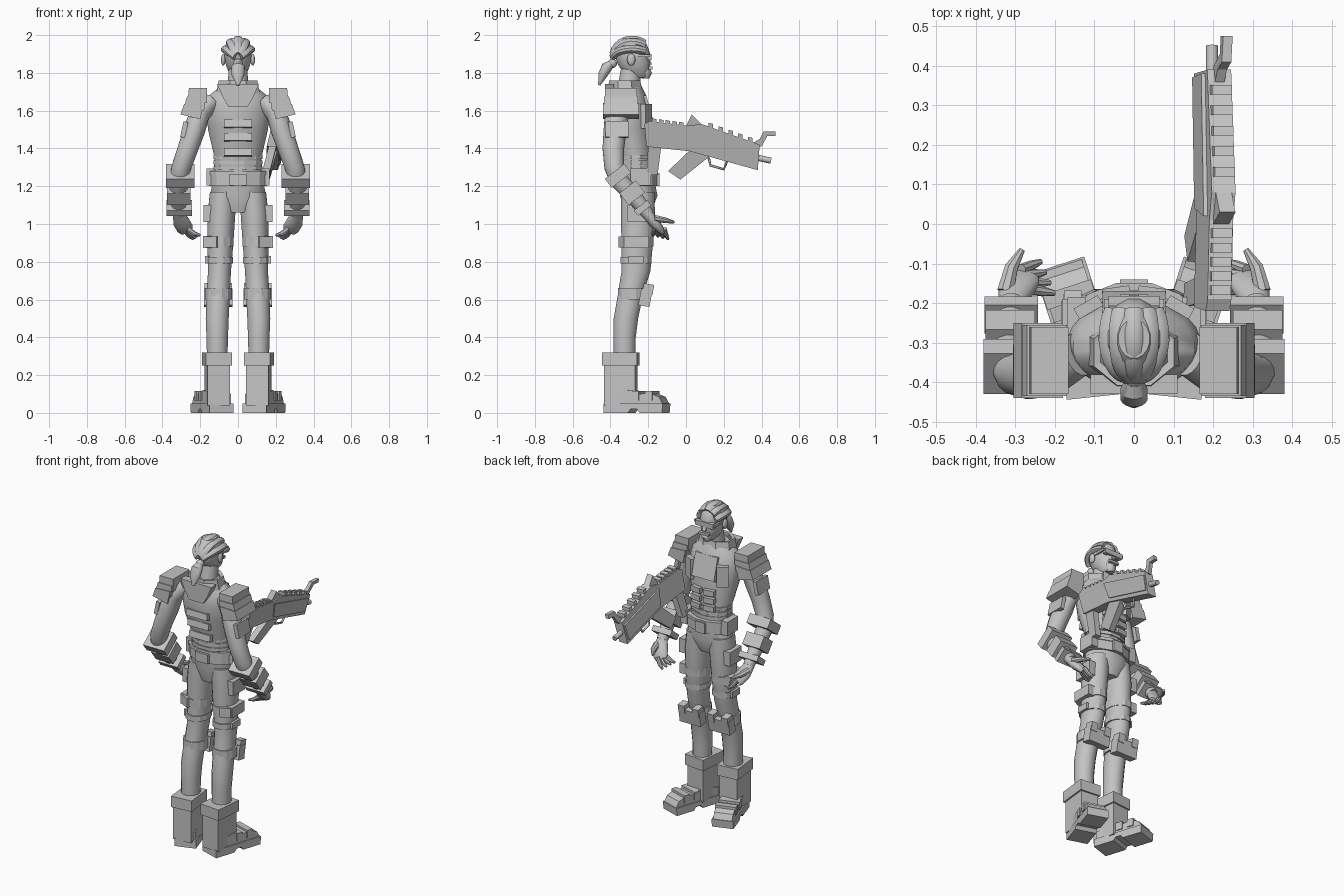
import bpy
import bmesh
from math import sin, cos, pi, radians
from mathutils import Vector, Matrix

default_cube = bpy.data.objects.get("Cube")
if default_cube:
    bpy.data.objects.remove(default_cube)

grey = bpy.data.materials.new("plain_grey")
grey.use_nodes = True
grey.diffuse_color = (0.55, 0.55, 0.55, 1)
grey.node_tree.nodes["Principled BSDF"].inputs["Base Color"].default_value = grey.diffuse_color


def finish(name, bm, smooth=False, location=(0, 0, 0), turn=0):
    """Turn a bmesh into a named, coloured object."""
    bmesh.ops.recalc_face_normals(bm, faces=bm.faces)
    mesh = bpy.data.meshes.new(name)
    bm.to_mesh(mesh)
    bm.free()
    mesh.materials.append(grey)
    if smooth:
        mesh.polygons.foreach_set("use_smooth", [True] * len(mesh.polygons))
        mesh.set_sharp_from_angle(angle=radians(40))
    part = bpy.data.objects.new(name, mesh)
    part.location = location
    part.rotation_euler.z = turn
    bpy.context.collection.objects.link(part)
    return part


def box(name, center, size, tilt=(0, 0, 0), **placing):
    bm = bmesh.new()
    bmesh.ops.create_cube(bm, size=1)
    bmesh.ops.scale(bm, vec=size, verts=bm.verts)
    for angle, axis in zip(tilt, "XYZ"):
        bmesh.ops.rotate(bm, matrix=Matrix.Rotation(radians(angle), 3, axis), verts=bm.verts)
    bmesh.ops.translate(bm, vec=center, verts=bm.verts)
    return finish(name, bm, **placing)


def ball(name, center, size):
    bm = bmesh.new()
    bmesh.ops.create_uvsphere(bm, u_segments=16, v_segments=10, radius=1)
    bmesh.ops.scale(bm, vec=size, verts=bm.verts)
    bmesh.ops.translate(bm, vec=center, verts=bm.verts)
    return finish(name, bm, smooth=True)


def prism(name, outline, low, high, place, **placing):
    """Extrude an outline; place(a, b, depth) gives each corner's position."""
    bm = bmesh.new()
    ends = [[bm.verts.new(place(a, b, depth)) for a, b in outline] for depth in (low, high)]
    for end in ends:
        bm.faces.new(end)
    for i in range(len(outline)):
        bm.faces.new((ends[0][i - 1], ends[0][i], ends[1][i], ends[1][i - 1]))
    return finish(name, bm, **placing)


def loft(name, rings, sides=16, level=False, capped=True, smooth=True):
    """Skin ellipses (x, y, z, half width, half depth), level or across the path."""
    bm = bmesh.new()
    centers = [Vector(ring[:3]) for ring in rings]
    loops = []
    for i, ring in enumerate(rings):
        along = centers[min(i + 1, len(rings) - 1)] - centers[max(i - 1, 0)]
        along = Vector((0, 0, 1)) if level else along.normalized()
        across = Vector((1, 0, 0))
        across = (across - along * across.dot(along)).normalized()
        other = along.cross(across)
        angles = [(k + 0.5) * 2 * pi / sides for k in range(sides)]
        loops.append([bm.verts.new(centers[i] + across * ring[3] * cos(a) + other * ring[4] * sin(a))
                      for a in angles])
    for lower, upper in zip(loops, loops[1:]):
        for k in range(sides):
            bm.faces.new((lower[k - 1], lower[k], upper[k], upper[k - 1]))
    if capped:
        bm.faces.new(loops[0])
        bm.faces.new(loops[-1])
    return finish(name, bm, smooth=smooth)


def band(name, x, y, low, high, width, depth, sides=8):
    return loft(name, [(x, y, low, width, depth), (x, y, high, width, depth)],
                sides, level=True, smooth=False)


def side_view(y, z, depth):
    return (depth, y, z)


def front_view(x, z, depth):
    return (x, depth, z)


def gun_view(y, z, depth):
    # the weapon leans a little towards the body at its underside
    return (0.205 + depth + 0.25 * (z - 1.46 + 0.21 * y), y, z)


# torso and pelvis
loft("torso", [(0, -.255, 1.06, .08, .07), (0, -.25, 1.15, .15, .1), (0, -.26, 1.25, .13, .09),
               (0, -.27, 1.35, .125, .095), (0, -.295, 1.5, .16, .115), (0, -.305, 1.6, .17, .115),
               (0, -.31, 1.68, .155, .1), (0, -.31, 1.74, .08, .07)], sides=24, level=True)
loft("neck", [(0, -.31, 1.68, .06, .06), (0, -.29, 1.82, .05, .055)])
collar = loft("collar", [(0, -.32, 1.67, .13, .1), (0, -.325, 1.76, .11, .09)],
              sides=8, level=True, capped=False, smooth=False)
collar.modifiers.new("thickness", 'SOLIDIFY').thickness = 0.02
prism("back_yoke", [(-.11, 1.74), (-.08, 1.67), (-.05, 1.62), (.05, 1.62), (.08, 1.67), (.11, 1.74)],
      -.43, -.38, front_view)
prism("chest_plate", [(-.26, 1.68), (-.21, 1.68), (-.17, 1.54), (-.24, 1.5)], -.08, .08, side_view)

# back strips, corset and belt
for row, height in enumerate((1.53, 1.46, 1.38)):
    box(f"back_strip_{row}", (0, -.41 + row * .015, height), (.15, .03, .04), (-10, 0, 0))
for row in range(3):
    band(f"corset_band_{row}", 0, -.265, 1.285 + row * .03, 1.305 + row * .03, .135, .1, sides=12)
band("belt", 0, -.255, 1.2, 1.26, .16, .105, sides=12)
band("belt_rim", 0, -.255, 1.26, 1.28, .165, .11, sides=12)
box("belt_buckle", (0, -.155, 1.235), (.07, .03, .07))
box("belt_back_clasp", (0, -.36, 1.235), (.09, .03, .06))

# head with swept hair and ponytail
loft("head", [(0, -.25, 1.775, .03, .045), (0, -.26, 1.79, .045, .065), (0, -.275, 1.84, .065, .085),
              (0, -.285, 1.9, .074, .098), (0, -.29, 1.95, .066, .085), (0, -.29, 1.985, .04, .05)],
     level=True)
for strand in range(-2, 3):
    swing = radians(strand * 32)
    path = []
    for step in range(9):
        sweep = radians(50 + step * 15)
        path.append((.07 * sin(swing) * sin(sweep), -.285 + .1 * cos(sweep),
                     1.885 + .09 * cos(swing) * sin(sweep), .028, .022))
    loft(f"hair_strand_{strand + 2}", path, sides=10)
ball("hair_tie", (0, -.39, 1.85), (.025, .025, .025))
loft("ponytail", [(0, -.38, 1.86, .015, .015), (0, -.42, 1.83, .035, .03),
                  (0, -.44, 1.79, .035, .025), (0, -.46, 1.735, .008, .006)])

# face
prism("nose", [(-.2, 1.89), (-.18, 1.845), (-.2, 1.84)], -.012, .012, side_view)
box("visor", (0, -.195, 1.885), (.13, .025, .032))
box("moustache", (0, -.188, 1.825), (.07, .02, .016))
loft("beard", [(0, -.215, 1.77, .02, .02), (0, -.215, 1.8, .035, .035), (0, -.22, 1.82, .035, .03)],
     sides=10, level=True)

for s, label in ((1, "left"), (-1, "right")):
    def mirrored(rings):
        return [(s * ring[0], *ring[1:]) for ring in rings]

    def side_box(name, center, size, tilt=(0, 0, 0)):
        box(f"{label}_{name}", (s * center[0], *center[1:]), size, (tilt[0], s * tilt[1], s * tilt[2]))

    # head and chest sides
    ball(f"{label}_ear", (s * .078, -.29, 1.87), (.012, .022, .032))
    side_box("visor_arm", (.07, -.24, 1.89), (.012, .1, .014))
    side_box("chest_side_plate", (.115, -.21, 1.57), (.07, .03, .13), (0, 0, -30))
    for row in range(3):
        side_box(f"belly_plate_{row}", (.045, -.175, 1.46 - row * .05), (.07, .03, .035), (0, 0, -8))
    side_box("belt_pouch", (.145, -.24, 1.25), (.045, .11, .09))

    # layered shoulder guard
    layers = ([(.165, 1.72), (.26, 1.72), (.265, 1.665), (.165, 1.64)],
              [(.17, 1.675), (.27, 1.675), (.285, 1.625), (.18, 1.6)],
              [(.18, 1.64), (.285, 1.635), (.305, 1.58), (.2, 1.555)])
    for row, layer in enumerate(layers):
        grow = row * .005
        prism(f"{label}_shoulder_layer_{row}", [(s * x, z) for x, z in layer],
              -.43 - grow, -.26 + grow, front_view)

    # arm and its guards, which follow the bent forearm
    loft(f"{label}_arm", mirrored([(.14, -.33, 1.64, .05, .06), (.2, -.365, 1.59, .055, .065),
                                   (.23, -.375, 1.5, .058, .062), (.265, -.385, 1.4, .055, .058),
                                   (.3, -.38, 1.3, .052, .053), (.315, -.355, 1.23, .05, .05),
                                   (.315, -.28, 1.15, .045, .045), (.31, -.2, 1.05, .033, .033)]))
    side_box("upper_arm_plate", (.285, -.365, 1.5), (.025, .12, .085), (0, -12, 0))
    side_box("elbow_cuff", (.305, -.36, 1.255), (.15, .13, .06), (38, 0, 0))
    side_box("forearm_pouch", (.313, -.285, 1.165), (.125, .11, .08), (38, 0, 0))
    side_box("wrist_cuff", (.31, -.23, 1.085), (.135, .09, .035), (38, 0, 0))

    # open hand
    loft(f"{label}_palm", mirrored([(.315, -.21, 1.06, .03, .03), (.3, -.17, 1.01, .045, .03),
                                    (.28, -.14, .975, .045, .022), (.27, -.13, .96, .035, .015)]))
    for finger in range(4):
        f = finger / 3
        knuckle = (.285 - .02 * f, -.115 - .05 * f, .975)
        tip = (.235 - .035 * f, -.095 - .08 * f, .92 + .02 * f)
        middle = [(a + b) / 2 - (0, 0, .008)[i] for i, (a, b) in enumerate(zip(knuckle, tip))]
        loft(f"{label}_finger_{finger}", mirrored([(*knuckle, .014, .014), (*middle, .013, .013),
                                                   (*tip, .007, .007)]), sides=8)
    loft(f"{label}_thumb", mirrored([(.325, -.17, 1.03, .022, .02), (.31, -.11, 1.02, .018, .016),
                                     (.283, -.065, 1.01, .008, .008)]), sides=8)

    # leg with thigh straps, pouches and knee guard
    loft(f"{label}_leg", mirrored([(.08, -.255, 1.17, .07, .09), (.088, -.255, 1.05, .075, .092),
                                   (.093, -.258, .9, .07, .085), (.098, -.265, .75, .062, .078),
                                   (.105, -.295, .62, .063, .068), (.11, -.318, .5, .062, .066),
                                   (.11, -.325, .4, .058, .06), (.11, -.325, .27, .055, .058)]),
         level=True)
    band(f"{label}_thigh_strap", s * .095, -.26, .88, .93, .075, .09, sides=12)
    band(f"{label}_lower_thigh_strap", s * .097, -.265, .79, .825, .074, .086, sides=12)
    side_box("hip_pouch", (.16, -.25, 1.055), (.045, .12, .09))
    side_box("thigh_pouch", (.162, -.26, .905), (.045, .13, .065))
    side_box("thigh_back_pouch", (.14, -.33, .905), (.07, .03, .06), (0, 0, 25))
    side_box("lower_thigh_clip", (.16, -.265, .81), (.03, .08, .04))
    band(f"{label}_knee_strap", s * .104, -.285, .6, .66, .074, .078, sides=12)
    side_box("knee_guard", (.105, -.215, .61), (.15, .06, .09), (-10, 0, 0))
    for edge in (-1, 1):
        side_box(f"knee_tab_{edge + 1}", (.105 + edge * .05, -.2, .655), (.045, .055, .055), (-10, 0, 0))

    # boot, turned outwards
    ankle = {"location": (s * .11, -.345, 0), "turn": -s * radians(18)}
    shaft = {"location": ankle["location"], "turn": -s * radians(6)}
    box(f"{label}_boot_shaft", (0, 0, .15), (.12, .165, .22), **shaft)
    box(f"{label}_boot_cuff", (0, 0, .285), (.14, .185, .07), **shaft)
    prism(f"{label}_boot_sole", [(-.075, 0), (.06, 0), (.075, .02), (.11, .02), (.125, 0), (.25, 0),
                                 (.255, .05), (-.075, .05)], -.066, .066, side_view, **ankle)
    prism(f"{label}_boot_toe", [(-.06, .05), (-.06, .1), (.06, .12), (.1, .115), (.12, .1), (.18, .105),
                                (.23, .085), (.25, .05)], -.058, .058, side_view, **ankle)
    for strap in range(2):
        box(f"{label}_boot_strap_{strap}", (0, .1 + strap * .075, .09), (.128, .04, .05), **ankle)

# weapon: body, grip, magazine, sights and rails
prism("gun_body", [(-.22, 1.53), (-.19, 1.545), (.01, 1.52), (.08, 1.53), (.39, 1.42), (.38, 1.285),
                   (.02, 1.385), (-.21, 1.41)], -.03, .03, gun_view)
prism("gun_side_plate", [(.02, 1.5), (.38, 1.4), (.37, 1.31), (.04, 1.4)], -.04, .036, gun_view)
prism("gun_grip", [(.02, 1.39), (-.095, 1.28), (-.03, 1.235), (.14, 1.37)], -.02, .02, gun_view)
prism("gun_magazine", [(-.2, 1.42), (-.13, 1.42), (-.15, 1.26), (-.21, 1.26)], -.02, .02, gun_view)
prism("rear_sight", [(.0, 1.52), (.03, 1.58), (.06, 1.55), (.09, 1.52)], -.02, .02, gun_view)
prism("front_sight", [(.34, 1.42), (.39, 1.45), (.41, 1.49), (.475, 1.49), (.475, 1.465), (.43, 1.465),
                      (.4, 1.41)], -.012, .012, gun_view)
for block in range(5):
    for label, y, z, slope in (("stock", -.18, 1.54, .13), ("barrel", .12, 1.515, .355)):
        start = y + block * (.036 if label == "stock" else .052)
        top = z - slope * (start - y)
        prism(f"{label}_rail_block_{block}", [(start, top - .02), (start, top + .02),
                                             (start + .024, top + .015), (start + .024, top - .02)],
              -.025, .025, gun_view)
for name, radius, path in (("trigger_guard", .007, [(.12, 1.35), (.13, 1.31), (.2, 1.29), (.22, 1.34)]),
                           ("gun_muzzle", .016, [(.36, 1.355), (.45, 1.335)])):
    loft(name, [(*gun_view(y, z, 0), radius, radius) for y, z in path], sides=10)
